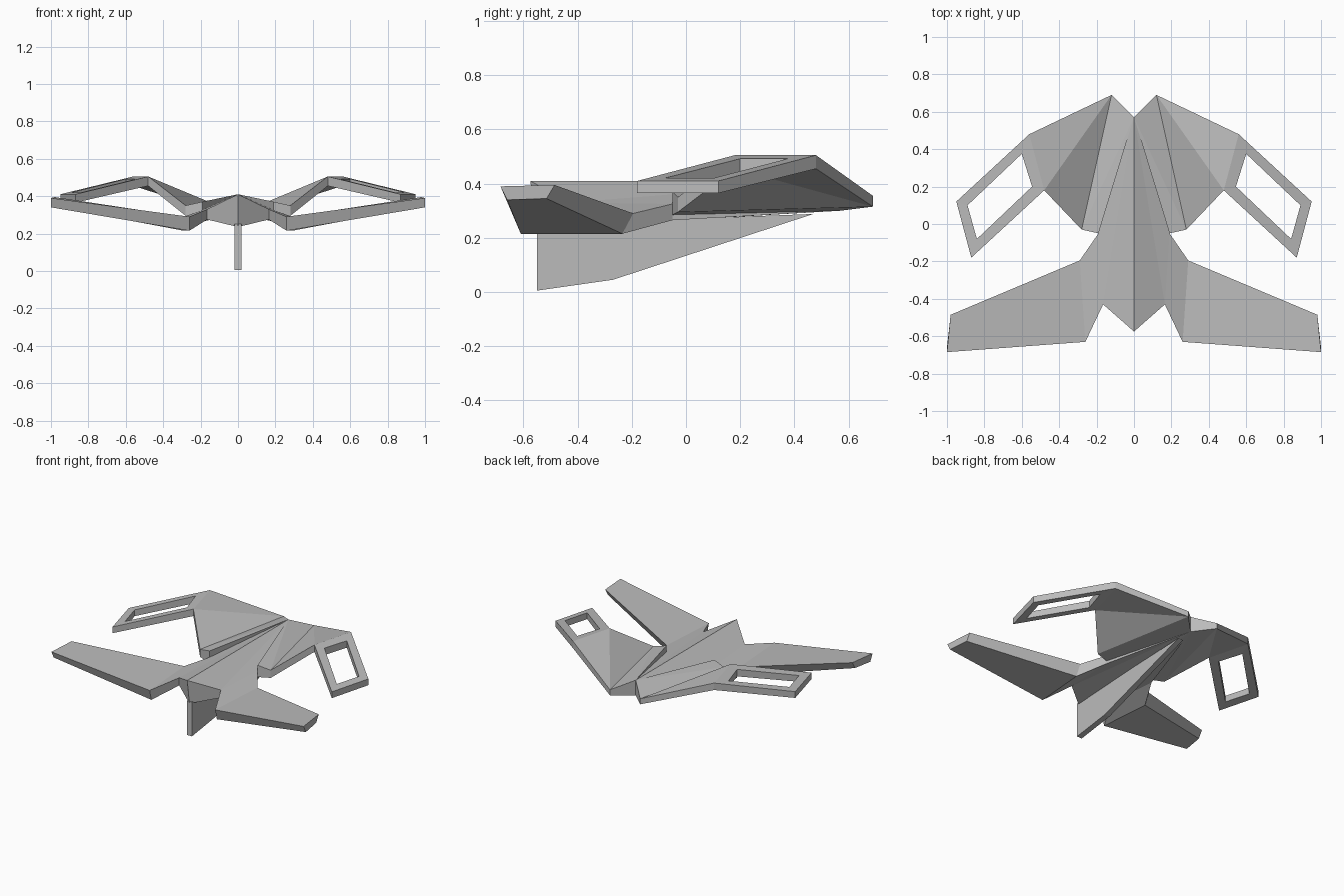
import bpy
import bmesh

# Remove the default object
default = bpy.data.objects.get("Cube")
if default:
    bpy.data.objects.remove(default, do_unlink=True)

# One plain hull colour
hull_grey = bpy.data.materials.new("hull_grey")
colour = (0.5, 0.5, 0.5, 1)
hull_grey.diffuse_color = colour
hull_grey.use_nodes = True
shader = next(n for n in hull_grey.node_tree.nodes if n.type == "BSDF_PRINCIPLED")
shader.inputs["Base Color"].default_value = colour


def finish(name, bm):
    """Turn a bmesh into a flat shaded object in the hull colour."""
    bmesh.ops.recalc_face_normals(bm, faces=bm.faces)
    mesh = bpy.data.meshes.new(name)
    bm.to_mesh(mesh)
    bm.free()
    mesh.materials.append(hull_grey)
    part = bpy.data.objects.new(name, mesh)
    bpy.context.collection.objects.link(part)
    return part


def mirrored_slab(name, corners, panels):
    """Build a slab from named corners (x, y, top z, bottom z, bottom y shift),
    wall its open edges and mirror it across the centre plane."""
    bm = bmesh.new()
    top, bottom = {}, {}
    for key, (x, y, high, low, shift) in corners.items():
        top[key] = bm.verts.new((x, y, high))
        bottom[key] = bm.verts.new((x, y + shift, low))

    edges = []
    for panel in panels:
        keys = panel.split()
        bm.faces.new([top[k] for k in keys])
        bm.faces.new([bottom[k] for k in reversed(keys)])
        edges += list(zip(keys, keys[1:] + keys[:1]))

    for a, b in edges:
        on_centre = corners[a][0] == 0 and corners[b][0] == 0
        if (b, a) not in edges and not on_centre:
            bm.faces.new((top[b], top[a], bottom[a], bottom[b]))

    part = finish(name, bm)
    mirror = part.modifiers.new("Mirror", "MIRROR")
    mirror.use_clip = True
    return part


# Central body with a straight top ridge and a pointed nose
mirrored_slab("body", {
    "tail": (0, .57, .41, .30, 0),
    "nose": (0, -.575, .41, .235, .025),
    "cheek": (.165, -.43, .33, .275, 0),
    "neck": (.19, -.05, .325, .265, 0),
}, [
    "tail nose cheek",
    "tail cheek neck",
])

# Front wings, dipping at the root and rising to the tips
mirrored_slab("front_wings", {
    "cheek": (.165, -.43, .33, .275, 0),
    "neck": (.19, -.05, .325, .265, 0),
    "root_back": (.29, -.195, .29, .215, -.04),
    "root_front": (.26, -.63, .29, .215, .02),
    "tip_back": (.98, -.485, .395, .345, -.03),
    "tip_front": (1, -.685, .39, .34, .025),
}, [
    "neck cheek root_front root_back",
    "root_back root_front tip_front tip_back",
])

# Rear wings, folded upward and ending in open frames
mirrored_slab("rear_wings", {
    "tail": (0, .57, .41, .30, 0),
    "point": (.12, .69, .355, .315, 0),
    "peak_back": (.56, .48, .505, .455, 0),
    "peak_front": (.48, .18, .505, .455, 0),
    "heel": (.28, -.03, .35, .295, 0),
    "neck": (.19, -.05, .37, .285, 0),
    "end_back": (.95, .12, .41, .365, 0),
    "end_front": (.87, -.18, .41, .365, 0),
    "hole_peak_back": (.60, .375, .492, .442, 0),
    "hole_peak_front": (.545, .20, .492, .442, 0),
    "hole_end_back": (.89, .10, .42, .375, 0),
    "hole_end_front": (.84, -.08, .42, .375, 0),
}, [
    "tail neck heel",
    "tail heel point",
    "point heel peak_front",
    "point peak_front peak_back",
    "peak_back peak_front hole_peak_front hole_peak_back",
    "peak_front end_front hole_end_front hole_peak_front",
    "end_front end_back hole_end_back hole_end_front",
    "end_back peak_back hole_peak_back hole_end_back",
])

# Vertical fin beneath the body
half_width = .02
profile = [(-.55, .25), (-.55, .005), (-.27, .045), (.47, .288)]
bm = bmesh.new()
side = bm.faces.new([bm.verts.new((-half_width, y, z)) for y, z in profile])
grown = bmesh.ops.extrude_face_region(bm, geom=[side])["geom"]
moved = [v for v in grown if isinstance(v, bmesh.types.BMVert)]
bmesh.ops.translate(bm, verts=moved, vec=(half_width * 2, 0, 0))
finish("belly_fin", bm)
